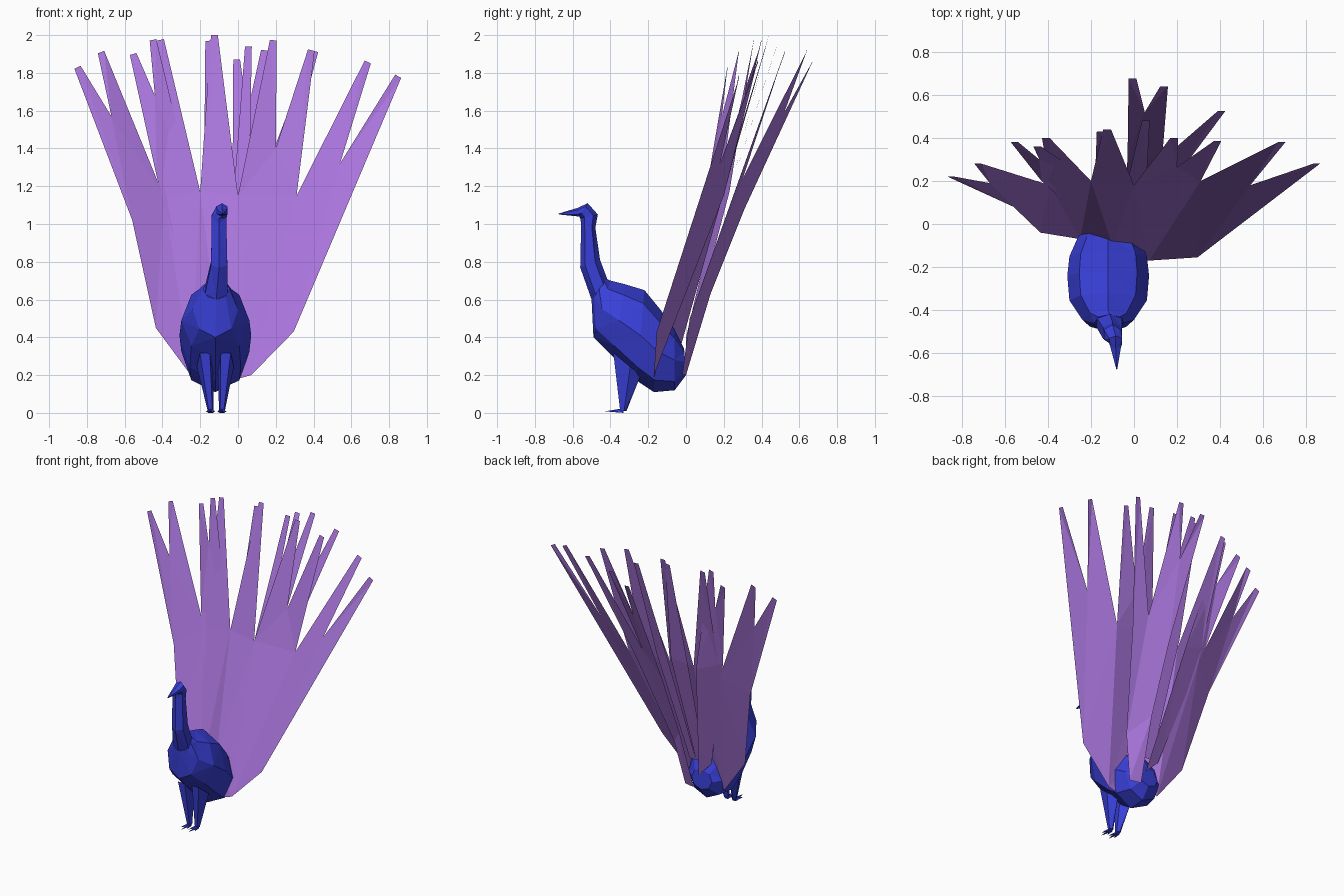
import bpy, bmesh, math
from mathutils import Vector

old = bpy.data.objects.get("Cube")
if old:
    bpy.data.objects.remove(old, do_unlink=True)


def make_material(name, rgb):
    mat = bpy.data.materials.new(name)
    mat.use_nodes = True
    color = (*rgb, 1)
    mat.diffuse_color = color
    mat.node_tree.nodes["Principled BSDF"].inputs["Base Color"].default_value = color
    return mat


BLUE = make_material("royal blue", (.04, .05, .68))
PURPLE = make_material("soft purple", (.40, .18, .72))


def finish(name, bm, material):
    mesh = bpy.data.meshes.new(name)
    bm.to_mesh(mesh)
    bm.free()
    mesh.materials.append(material)
    obj = bpy.data.objects.new(name, mesh)
    bpy.context.collection.objects.link(obj)
    return obj


def loft(name, rings, sides, material, turn=0):
    """Skin rings given as (centre x, half width, upper (y, z), lower (y, z))."""
    bm = bmesh.new()
    loops = []
    for cx, half, upper, lower in rings:
        top, low = Vector((cx, *upper)), Vector((cx, *lower))
        mid, arm = (top + low) / 2, (top - low) / 2
        loop = []
        for i in range(sides):
            a = math.tau * i / sides + turn
            loop.append(bm.verts.new(mid + arm * math.cos(a) + Vector((half * math.sin(a), 0, 0))))
        loops.append(loop)
    for a, b in zip(loops, loops[1:]):
        for i in range(sides):
            j = (i + 1) % sides
            bm.faces.new((a[i], a[j], b[j], b[i]))
    bm.faces.new(loops[0])
    bm.faces.new(loops[-1])
    bmesh.ops.triangulate(bm, faces=bm.faces[:])
    bmesh.ops.recalc_face_normals(bm, faces=bm.faces[:])
    return finish(name, bm, material)


def tip(x, y, z, half=.018):
    """Blunt feather end, square to the line from the tail root."""
    along = Vector((x + .05, 0, z - .2)).normalized()
    across = Vector((along.z, 0, -along.x)) * half
    end = Vector((x, y, z))
    return [end - across, end + across]


def feather_sheet(name, *parts):
    """Flat sheet from an outline of single points and two-point tips."""
    bm = bmesh.new()
    outline = []
    for part in parts:
        outline += part if isinstance(part, list) else [Vector(part)]
    bm.faces.new([bm.verts.new(p) for p in outline])
    bmesh.ops.triangulate(bm, faces=bm.faces[:])
    bmesh.ops.recalc_face_normals(bm, faces=bm.faces[:])
    return finish(name, bm, PURPLE)


# Body, from the rump to the breast
loft("body", [
    (-.12, .08, (-.01, .34), (0, .2)),
    (-.12, .14, (-.06, .44), (-.06, .12)),
    (-.12, .18, (-.13, .54), (-.17, .11)),
    (-.12, .19, (-.22, .65), (-.26, .17)),
    (-.12, .18, (-.32, .68), (-.39, .3)),
    (-.12, .12, (-.4, .7), (-.49, .4)),
    (-.115, .07, (-.42, .71), (-.5, .6)),
], 8, BLUE)

# Neck, head and beak
loft("neck_and_head", [
    (-.115, .07, (-.41, .69), (-.5, .6)),
    (-.1, .05, (-.455, .81), (-.56, .77)),
    (-.1, .045, (-.48, .98), (-.555, 1)),
    (-.1, .046, (-.467, 1.05), (-.56, 1.03)),
    (-.085, .035, (-.52, 1.11), (-.565, 1.04)),
    (-.085, .028, (-.575, 1.085), (-.57, 1.04)),
    (-.08, .003, (-.675, 1.055), (-.67, 1.05)),
], 6, BLUE)

# Legs and toes
for side, top_x, foot_x in (("right", -.175, -.145), ("left", -.065, -.085)):
    loft(side + "_leg", [
        (top_x, .045, (-.24, .2), (-.4, .33)),
        (foot_x, .016, (-.315, .01), (-.352, .01)),
    ], 5, BLUE)
    for n, spread in enumerate((-.025, 0, .025)):
        bm = bmesh.new()
        reach = -.43 if spread == 0 else -.4
        root = [bm.verts.new((foot_x + dx, -.33, z))
                for dx, z in ((-.012, 0), (.012, 0), (0, .025))]
        end = bm.verts.new((foot_x + spread, reach, .008))
        bm.faces.new(root)
        for i in range(3):
            bm.faces.new((root[i], root[(i + 1) % 3], end))
        bmesh.ops.recalc_face_normals(bm, faces=bm.faces[:])
        finish(f"{side}_toe_{n + 1}", bm, BLUE)

# Shared points where neighbouring feathers split
centre_split = (0, .18, 1.15)
root_inside = (-.1, -.1, .4)

# Front sheets of the raised tail
feather_sheet(
    "tail_right_sheet",
    (-.25, -.07, .2), (-.435, -.04, .45), (-.56, .08, 1.02),
    tip(-.85, .22, 1.83), (-.67, .19, 1.57),
    tip(-.725, .28, 1.91), (-.39, .18, 1.14),
    tip(-.41, .4, 1.975), (-.2, .2, 1.17),
    tip(-.125, .44, 2), centre_split, root_inside)

feather_sheet(
    "tail_left_sheet",
    root_inside, centre_split,
    tip(.187, .4, 1.973), (.2, .265, 1.4),
    tip(.388, .385, 1.92), (.31, .2, 1.15),
    tip(.687, .38, 1.858), (.54, .18, 1.32),
    tip(.848, .28, 1.782), (.295, -.155, .43), (.07, -.17, .2), (0, -.17, .18))

# Middle feathers behind the right sheet
feather_sheet(
    "tail_middle_sheet",
    (-.2, 0, .4), (-.43, .2, 1.25),
    tip(-.555, .38, 1.9), (-.44, .3, 1.68),
    tip(-.45, .36, 1.975), (-.24, .23, 1.17), (-.1, 0, .3))

feather_sheet(
    "tail_middle_feather",
    (-.15, 0, .4), (-.18, .24, 1.2),
    tip(-.155, .43, 1.97), (-.05, .24, 1.2), (-.08, 0, .4))

feather_sheet(
    "tail_inner_feather",
    (-.08, 0, .4), (-.02, .24, 1.2),
    tip(.055, .48, 1.94), (.06, .24, 1.2), (-.03, 0, .4))

# Rear feathers, leaning furthest back
feather_sheet(
    "tail_rear_sheet",
    (-.06, 0, .2), (-.04, .13, .63), (-.03, .31, 1.08),
    tip(-.007, .675, 1.87), (.05, .52, 1.59),
    tip(.14, .64, 1.92), (.13, .3, 1.24),
    tip(.407, .525, 1.915), (.22, .25, 1.15), (.08, .02, .5), (.02, -.02, .2))
